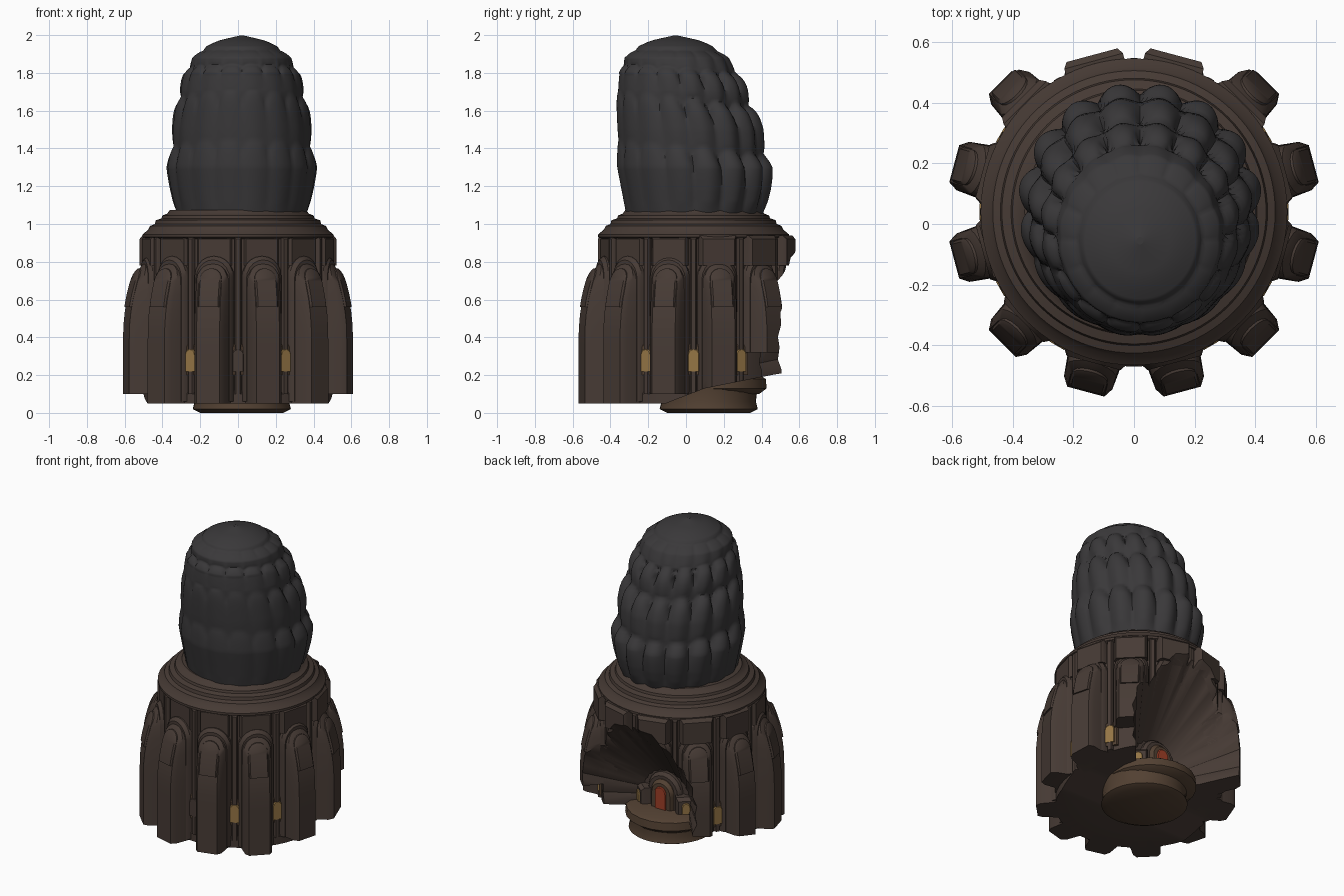
import bpy, bmesh, math
from math import sin, cos, pi, radians
from mathutils import Vector

if "Cube" in bpy.data.objects:
    bpy.data.objects.remove(bpy.data.objects["Cube"])

CY = 0.04  # drum axis offset in y


def material(name, rgb):
    m = bpy.data.materials.new(name)
    m.diffuse_color = (*rgb, 1)
    m.use_nodes = True
    m.node_tree.nodes["Principled BSDF"].inputs["Base Color"].default_value = m.diffuse_color
    return m


STONE = material("brown_stone", (0.062, 0.043, 0.035))
SLATE = material("dark_slate", (0.042, 0.040, 0.042))
EARTH = material("warm_earth", (0.085, 0.052, 0.032))
AMBER = material("amber_glow", (0.30, 0.18, 0.06))
RED = material("red_glow", (0.35, 0.05, 0.02))


def loft(name, loops, mat, angle=35):
    """Closed skin through equal-length loops, capped at both ends."""
    bm = bmesh.new()
    rings = [[bm.verts.new(p) for p in lp] for lp in loops]
    n = len(rings[0])
    for a, b in zip(rings, rings[1:]):
        for i in range(n):
            j = (i + 1) % n
            bm.faces.new((a[i], a[j], b[j], b[i]))
    bm.faces.new(rings[0][::-1])
    bm.faces.new(rings[-1])
    bmesh.ops.remove_doubles(bm, verts=bm.verts, dist=1e-5)
    bmesh.ops.recalc_face_normals(bm, faces=bm.faces)
    me = bpy.data.meshes.new(name)
    bm.to_mesh(me)
    bm.free()
    ob = bpy.data.objects.new(name, me)
    bpy.context.collection.objects.link(ob)
    if mat:
        me.materials.append(mat)
    ob["angle"] = angle
    return ob


def lathe(name, prof, mat, cx=0, cy=CY, n=96):
    return loft(name, [[(cx + r * cos(2 * pi * i / n), cy + r * sin(2 * pi * i / n), z)
                        for i in range(n)] for r, z in prof], mat)


def arch(name, deg, w, z0, z1, r0, r1, mat, taper=0.0, flare=1.0, bev=0.02, rnd=True):
    """Round-headed (or square) block pointing outward from the drum axis."""
    h = w / 2
    if rnd:
        zs = [z0 + (z1 - h - z0) * k / 8 for k in range(8)]
        out = [(h, z) for z in zs] + [(h * cos(pi * k / 10), z1 - h + h * sin(pi * k / 10))
                                      for k in range(11)] + [(-h, z) for z in zs[::-1]]
    else:
        out = [(-h, z0), (h, z0), (h, z1), (-h, z1)]
    a = radians(deg)
    d, s = Vector((cos(a), sin(a), 0)), Vector((-sin(a), cos(a), 0))
    loops = []
    for r, k, inset in ((r0, flare, 0), (r1 - bev, 1, 0), (r1, 1 - bev * 1.3 / w, bev)):
        lp = []
        for t, z in out:
            rr = r - (taper * max(0, (z - 0.42) / 0.37) ** 2 if r > r0 else 0)
            zz = z0 + (z - z0) * (1 - inset / (z1 - z0))
            lp.append(d * rr + s * t * k + Vector((0, CY, zz)))
        loops.append(lp)
    ob = loft(name, loops, mat)
    if rnd and taper:  # strips on the front so the curved face stays clean
        bm = bmesh.new()
        bm.from_mesh(ob.data)
        big = max(bm.faces, key=lambda f: len(f.verts) * 10 + (f.calc_center_median() - Vector((0, CY, 0))).xy.length)
        vs, n = list(big.verts), len(big.verts)
        old = [(v, (v.co - Vector((0, CY, 0))).dot(s)) for v in vs]
        left = sorted([v for v, t in old if t < -1e-4], key=lambda v: v.co.z)
        right = sorted([v for v, t in old if t > 1e-4], key=lambda v: v.co.z)
        top = [v for v, t in old if abs(t) <= 1e-4]
        bm.faces.remove(big)
        for i in range(len(left) - 1):
            bm.faces.new((left[i], right[i], right[i + 1], left[i + 1]))
        bm.faces.new((left[-1], right[-1], top[0]))
        bmesh.ops.recalc_face_normals(bm, faces=bm.faces)
        bm.to_mesh(ob.data)
        bm.free()
    return ob


# Fluted scoop cutter (rear cavern) and sloping underside cutter
def scoop_ring(y, zc, r, n=44):
    ks = [r * (1 + (0.03 if i % 2 else -0.02)) for i in range(n)]
    return [(k * cos(2 * pi * i / n), y, zc + k * sin(2 * pi * i / n)) for i, k in enumerate(ks)]


scoop = loft("scoop_cutter", [scoop_ring(0.2, 0.25, 0.17), scoop_ring(0.72, 0.42, 0.61)], None)
side = [(-0.12, -0.1), (-0.12, 0.045), (0.1, 0.13), (0.45, 0.2), (0.8, 0.26), (0.8, -0.1)]
wedge = loft("underside_cutter", [[(x, y, z) for y, z in side] for x in (-0.8, 0.8)], None)


def cut(ob, *cutters):
    bpy.context.view_layer.objects.active = ob
    for c in cutters:
        m = ob.modifiers.new("cut", "BOOLEAN")
        m.operation, m.solver, m.object = "DIFFERENCE", "EXACT", c
        bpy.ops.object.modifier_apply(modifier=m.name)


# Drum wall with stepped cornice
drum = lathe("drum", [(0, 0.05), (0.5, 0.05), (0.5, 0.1), (0.485, 0.12), (0.485, 0.92), (0.505, 0.93),
                      (0.505, 0.945), (0.475, 0.97), (0.465, 0.99), (0.44, 1.0), (0.435, 1.02),
                      (0.405, 1.03), (0.40, 1.045), (0.375, 1.055), (0.36, 1.075), (0, 1.075)], STONE)
cut(drum, wedge, scoop)

# Twelve round-headed piers with surrounds, panels, upper pilasters and bay ribs
for k in range(12):
    deg = 15 + 30 * k
    rear = 60 < deg < 120
    back = sin(radians(deg)) > -0.3
    foot_z = 0.32 if deg == 45 else 0.1 if back else 0.05
    parts = [arch("arch_surround", deg, 0.21, max(foot_z, 0.06), 0.83, 0.4, 0.515, STONE),
             arch("pilaster", deg, 0.2, 0.78, 0.94, 0.4, 0.51 + 0.025 * sin(radians(deg)), STONE, rnd=False),
             arch("bay_rib", deg + 15, 0.035, 0.1, 0.93, 0.4, 0.507, STONE, bev=0.01, rnd=False)]
    if not rear:
        parts.append(arch("pier", deg, 0.165, foot_z, 0.79, 0.42, 0.613, STONE, taper=0.07, flare=1.2, bev=0.03))
        parts.append(arch("pier_panel", deg, 0.12, 0.56, 0.765, 0.45, 0.619, STONE, taper=0.07, bev=0.012))
    if back:
        for p in parts:
            cut(p, wedge, scoop)
            if not p.data.vertices:
                bpy.data.objects.remove(p)
    bay = deg + 15
    if not 50 < bay < 130:  # lit niche in each open bay
        lit = bay != 270
        arch("niche_frame", bay, 0.1, 0.2, 0.37, 0.42, 0.5, EARTH, bev=0.01)
        arch("niche_glow", bay, 0.06, 0.22, 0.34, 0.42, 0.509, AMBER if lit else STONE, bev=0.005)

# Leaning dome with tiers of petals, stronger at the back
KEYS = [(1.05, .355, .045), (1.18, .375, .045), (1.3, .39, .04), (1.5, .368, .015), (1.7, .33, -.025),
        (1.8, .30, -.04), (1.88, .262, -.05), (1.94, .19, -.055), (1.975, .115, -.055), (2.0, 0, -.055)]
TIERS = [1.0, 1.41, 1.67, 1.83, 1.92, 1.975, 2.2]
LOBES, SEG, STEPS = 16, 160, 11


def dome_ring(z, r, cy):
    ring = []
    fade = min(1, max(0, (1.93 - z) / 0.2)) * min(1, (z - 1.0) / 0.12)
    for i in range(SEG):
        th = 2 * pi * i / SEG
        b = min(1, max(0, (sin(th) + 0.75) / 1.2))
        amp = 0.25 + 0.75 * b * b * (3 - 2 * b)
        u = abs(sin(LOBES * th / 2))
        zz = z + 0.04 * sin(th) * fade + 0.06 * (1 - u) ** 2 * fade
        t = 0
        for lo, hi in zip(TIERS, TIERS[1:]):
            if lo <= zz < hi:
                t = (zz - lo) / (hi - lo)
        bulge = 1.25 * t ** 0.6 * (1 - t ** 7) - 0.6
        d = amp * fade * 0.034 * (u - 0.6) + (amp if z < 1.8 else 0.5) * 0.04 * bulge * min(1, r / 0.25)
        rr = max(0, r + d)
        ring.append((0.02 + rr * 0.98 * cos(th), cy + rr * 1.03 * sin(th), z))
    return ring


rings = []
for a, b in zip(KEYS, KEYS[1:]):
    for s in range(STEPS):
        f = s / STEPS
        rings.append(dome_ring(*(p + (q - p) * f for p, q in zip(a, b))))
rings.append(dome_ring(1.999, 0.012, -.055))
loft("dome", rings, SLATE, 60)

# Rounded foot and rocky ledge under the rear cavern
lathe("foot", [(0, 0), (0.22, 0), (0.26, 0.02), (0.25, 0.06), (0.26, 0.14), (0, 0.14)], EARTH, 0.02, 0.12, 40)
lathe("ledge", [(0, 0.08), (0.24, 0.1), (0.28, 0.13), (0.275, 0.18), (0.25, 0.195), (0, 0.195)],
      EARTH, 0, 0.15, 22)

# Cavern doorway: stepped arch, glowing opening, side blocks
arch("door_surround", 90, 0.24, 0.17, 0.42, 0.1, 0.2, STONE)
arch("door_arch", 90, 0.16, 0.17, 0.38, 0.1, 0.225, EARTH)
arch("door_glow", 90, 0.08, 0.18, 0.34, 0.1, 0.235, RED, bev=0.005)
for sgn in (-1, 1):
    arch("side_block", 90 + sgn * 40, 0.12, 0.14, 0.3, 0.1, 0.27, STONE, rnd=False)
    arch("side_lamp", 90 + sgn * 40, 0.05, 0.2, 0.27, 0.1, 0.28, AMBER, bev=0.005)

# Remove cutters, smooth everything by angle
for c in (scoop, wedge):
    bpy.data.objects.remove(c)
for ob in list(bpy.context.scene.objects):
    bpy.ops.object.select_all(action="DESELECT")
    ob.select_set(True)
    bpy.context.view_layer.objects.active = ob
    bpy.ops.object.shade_smooth_by_angle(angle=radians(ob["angle"]))
